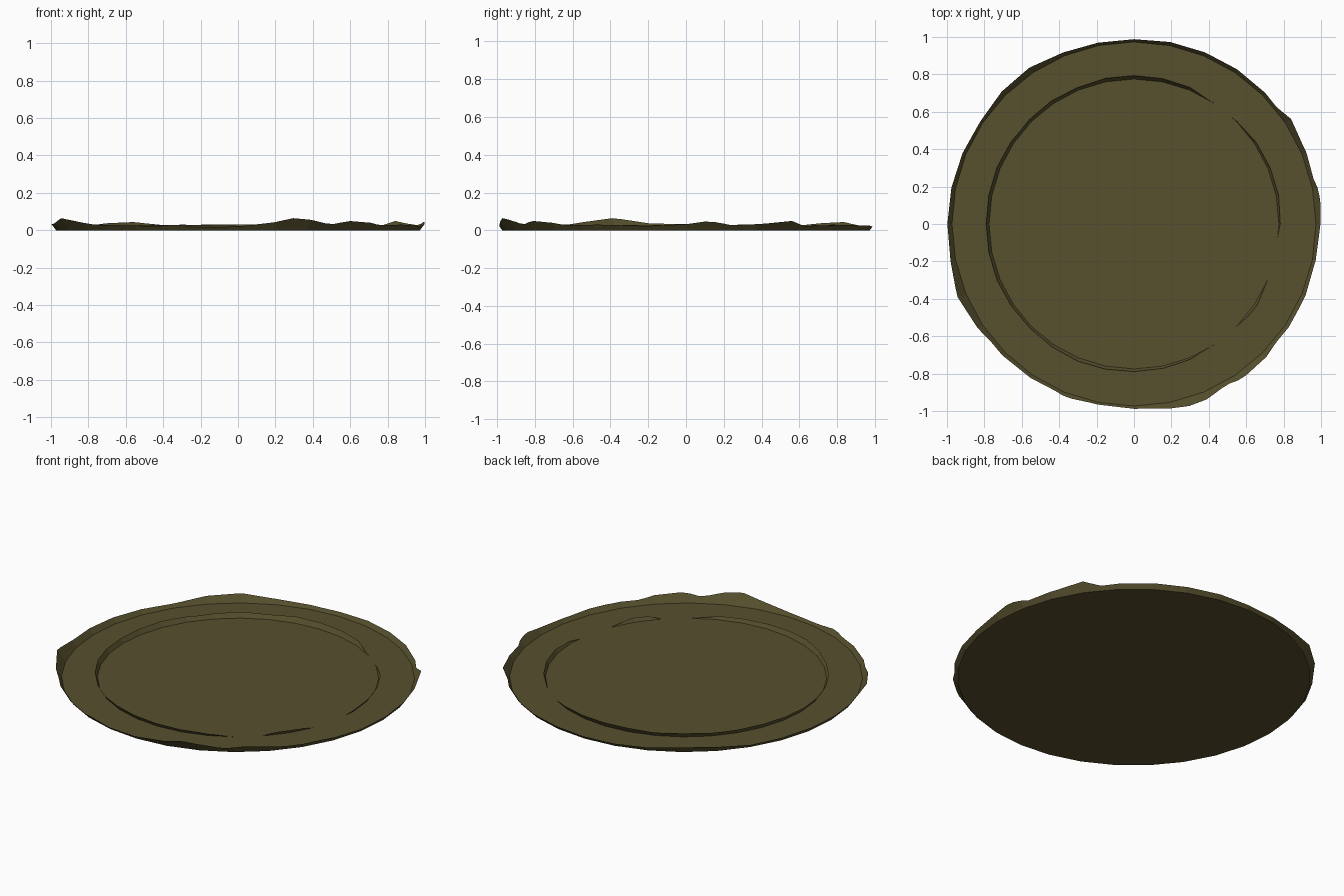
import bpy, bmesh, math

if "Cube" in bpy.data.objects:
    bpy.data.objects.remove(bpy.data.objects["Cube"])

SIDES = 32

olive = bpy.data.materials.new("dark olive")
olive.diffuse_color = (0.095, 0.08, 0.027, 1)
olive.use_nodes = True
olive.node_tree.nodes["Principled BSDF"].inputs["Base Color"].default_value = olive.diffuse_color


def height_at(profile, deg):
    """Linear interpolation in a closed (angle, height) profile."""
    pts = profile + [(profile[0][0] + 360, profile[0][1])]
    for (a0, h0), (a1, h1) in zip(pts, pts[1:]):
        if a0 <= deg <= a1:
            return h0 + (h1 - h0) * (deg - a0) / (a1 - a0)
    return 0.0


def finish(bm, name):
    me = bpy.data.meshes.new(name)
    bm.to_mesh(me)
    bm.free()
    me.materials.append(olive)
    ob = bpy.data.objects.new(name, me)
    bpy.context.collection.objects.link(ob)
    return ob


def polygon_radius(radius, deg):
    """Radius of a 32-sided polygon at an angle."""
    step = 360 / SIDES
    off = math.radians(deg % step - step / 2)
    return radius * math.cos(math.radians(step / 2)) / math.cos(off)


def flared_wall(name, radius, profile, flare):
    """Thin uneven wall leaning outwards; it vanishes where the height is 0."""
    bm = bmesh.new()
    n = SIDES * 4
    low, top, hs = [], [], []
    for i in range(n):
        deg = i * 360 / n
        a = math.radians(deg)
        h = height_at(profile, deg)
        r = polygon_radius(radius, deg)
        R = r + flare * h
        low.append(bm.verts.new((r * math.cos(a), r * math.sin(a), 0)))
        top.append(bm.verts.new((R * math.cos(a), R * math.sin(a), h)))
        hs.append(h)
    for i in range(n):
        j = (i + 1) % n
        if max(hs[i], hs[j]) > 0.001:
            bm.faces.new((low[i], low[j], top[j], top[i]))
    loose = [v for v in bm.verts if not v.link_faces]
    bmesh.ops.delete(bm, geom=loose, context='VERTS')
    return finish(bm, name)


# flat round base
bm = bmesh.new()
bmesh.ops.create_circle(bm, cap_ends=True, segments=SIDES, radius=0.973)
bm.verts.ensure_lookup_table()
finish(bm, "base_disc")

# uneven outer rim
outer = [(0, .032), (6, .047), (9, .044), (14, .027), (24, .034), (34, .05),
         (39, .023), (45, .025), (57, .028), (79, .025), (90, .02), (101, .02),
         (113, .026), (124, .044), (135, .037), (146, .02), (157, .025),
         (169, .03), (191, .036), (202, .065), (212, .045), (219, .03),
         (236, .025), (244, .022), (250, .03), (258, .015), (270, .02),
         (281, .042), (287, .065), (293, .055), (300, .03), (306, .05),
         (315, .04), (320, .027), (332, .03), (348, .023)]
flared_wall("outer_rim", 0.973, outer, 0.75)

# low broken inner ridge
inner = [(0, .012), (11, .022), (22, .022), (34, .018), (48, .0), (58, .0),
         (68, .025), (84, .03), (101, .032), (112, .024), (124, .03),
         (140, .024), (157, .03), (180, .026), (202, .028), (225, .02),
         (236, .025), (248, .03), (270, .024), (290, .018), (302, .0),
         (315, .0), (320, .02), (328, .022), (337, .0), (355, .0)]
flared_wall("inner_ridge", 0.775, inner, 0.6)
